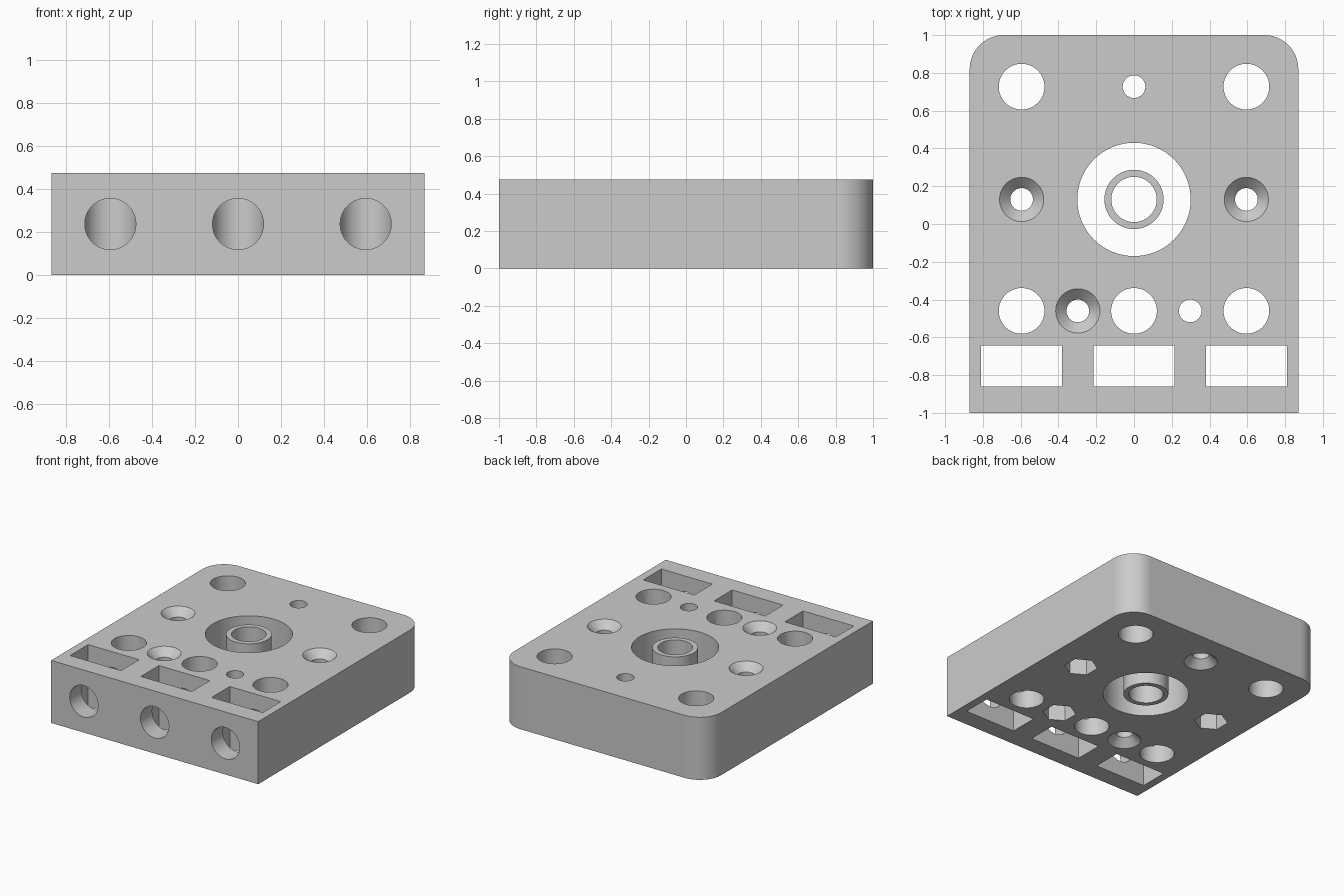
import bpy, bmesh
from math import sin, cos, pi, radians
from mathutils import Matrix

cube = bpy.data.objects.get("Cube")
if cube:
    bpy.data.objects.remove(cube, do_unlink=True)

HALF_X, HALF_Y, H = 0.87, 1.0, 0.475
CORNER = 0.18
GRID = 0.595            # spacing of the hole pattern
BACK, MID, LOW = 0.727, 0.13, -0.46   # rows of holes along y
BIG, BOLT, HEAD, SINK = 0.121, 0.06, 0.117, 0.057
OUT = 0.02              # cutters overshoot the surface by this

grey = bpy.data.materials.new("light_grey")
grey.use_nodes = True
colour = (0.6, 0.6, 0.6, 1)
grey.diffuse_color = colour
grey.node_tree.nodes["Principled BSDF"].inputs["Base Color"].default_value = colour


def finish(name, bm):
    bmesh.ops.recalc_face_normals(bm, faces=bm.faces)
    mesh = bpy.data.meshes.new(name)
    bm.to_mesh(mesh)
    bm.free()
    mesh.materials.append(grey)
    obj = bpy.data.objects.new(name, mesh)
    bpy.context.collection.objects.link(obj)
    return obj


def prism(name, outline, z0, z1):
    """Upright solid from a flat outline."""
    bm = bmesh.new()
    base = bm.faces.new([bm.verts.new((x, y, z0)) for x, y in outline])
    top = bmesh.ops.extrude_face_region(bm, geom=[base])["geom"]
    bmesh.ops.translate(bm, vec=(0, 0, z1 - z0),
                        verts=[v for v in top if isinstance(v, bmesh.types.BMVert)])
    return finish(name, bm)


def turned(name, x, y, profile, sides=64):
    """Solid of revolution about an upright axis; profile is (radius, z)."""
    bm = bmesh.new()
    rings = [[bm.verts.new((x + r * cos(2 * pi * i / sides),
                            y + r * sin(2 * pi * i / sides), z))
              for i in range(sides)] for r, z in profile]
    for a, b in zip(rings, rings[1:]):
        for i in range(sides):
            j = (i + 1) % sides
            bm.faces.new((a[i], a[j], b[j], b[i]))
    bm.faces.new(rings[0])
    bm.faces.new(rings[-1])
    return finish(name, bm)


def activate(obj):
    bpy.ops.object.select_all(action='DESELECT')
    obj.select_set(True)
    bpy.context.view_layer.objects.active = obj


def cut(obj, cutter):
    mod = obj.modifiers.new("cut", 'BOOLEAN')
    mod.operation, mod.solver, mod.object = 'DIFFERENCE', 'EXACT', cutter
    activate(obj)
    bpy.ops.object.modifier_apply(modifier=mod.name)
    bpy.data.objects.remove(cutter, do_unlink=True)


def shade(obj):
    activate(obj)
    bpy.ops.object.shade_smooth_by_angle(angle=radians(30))
    # Flat walls stay flat next to the rounded corners
    for p in obj.data.polygons:
        if max(abs(c) for c in p.normal) > 0.9999:
            p.use_smooth = False


def drill(x, y, r):
    cut(block, turned("drill", x, y, [(r, -OUT), (r, H + OUT)]))


def bolt_hole(x, y, sink_top=False, sink_bottom=False, nut=False):
    """Bolt bore with optional conical sinks and a six-sided nut pocket."""
    profile = [(BOLT, -OUT), (BOLT, H + OUT)]
    if sink_top:
        profile[1:] = [(BOLT, H - SINK), (HEAD + OUT, H + OUT)]
    if sink_bottom:
        profile[:1] = [(HEAD + OUT, -OUT), (BOLT, SINK)]
    cut(block, turned("bolt_cutter", x, y, profile))
    if nut:
        hexagon = [(x + HEAD * cos(pi / 2 + i * pi / 3),
                    y + HEAD * sin(pi / 2 + i * pi / 3)) for i in range(6)]
        cut(block, prism("nut_cutter", hexagon, -OUT, 0.12))


# Block with two rounded back corners
outline = [(-HALF_X, -HALF_Y), (HALF_X, -HALF_Y)]
for side, start in ((1, 0), (-1, pi / 2)):
    for i in range(17):
        a = start + i * pi / 32
        outline.append((side * (HALF_X - CORNER) + CORNER * cos(a),
                        HALF_Y - CORNER + CORNER * sin(a)))
block = prism("block", outline, 0, H)

# Central opening and the large upright holes
drill(0, MID, 0.3)
for x, y in ((-GRID, BACK), (GRID, BACK), (-GRID, LOW), (0, LOW), (GRID, LOW)):
    drill(x, y, BIG)

# Rectangular slots and the front holes that run through them
for x in (-GRID, 0, GRID):
    w, y0, y1 = 0.214, -0.86, -0.643
    cut(block, prism("slot_cutter", [(x - w, y0), (x + w, y0), (x + w, y1), (x - w, y1)],
                     -OUT, H + OUT))
    front = turned("front_cutter", 0, 0, [(0.119, 0), (0.119, LOW + HALF_Y + OUT)])
    front.data.transform(Matrix.Translation((x, LOW, H / 2)) @ Matrix.Rotation(pi / 2, 4, 'X'))
    cut(block, front)

# Bolt holes
for x in (-GRID, GRID):
    bolt_hole(x, MID, sink_top=True, nut=True)
bolt_hole(-GRID / 2, LOW, sink_top=True, sink_bottom=True)
bolt_hole(GRID / 2, LOW, nut=True)
bolt_hole(0, BACK, sink_bottom=True)
shade(block)

# Loose sleeve standing in the central opening
sleeve = turned("centre_sleeve", 0, MID, [(0.157, 0), (0.157, H)])
cut(sleeve, turned("sleeve_cutter", 0, MID, [(0.12, -OUT), (0.12, H + OUT)]))
shade(sleeve)
